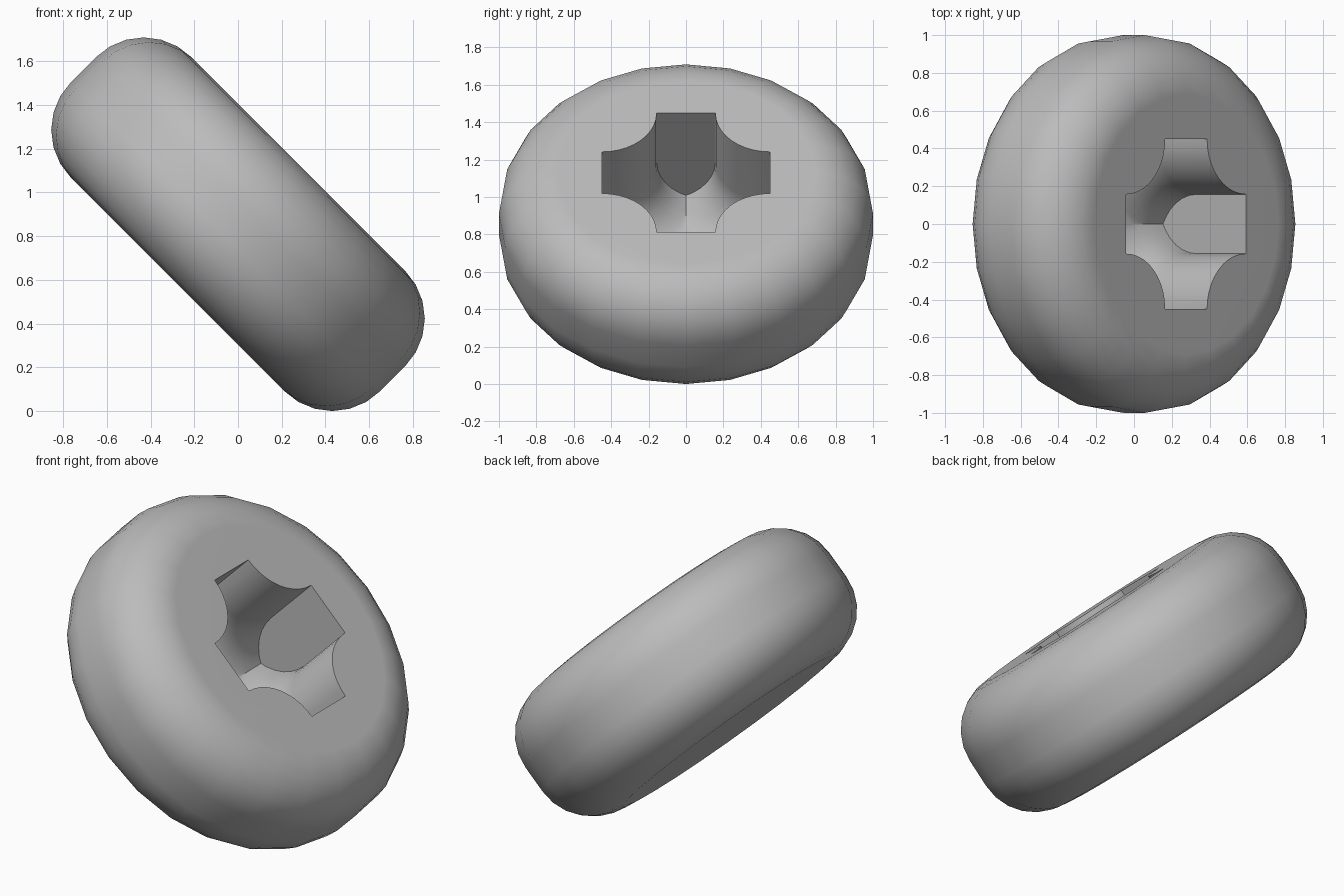
import bpy, bmesh, math
from mathutils import Matrix, Vector

if "Cube" in bpy.data.objects:
    bpy.data.objects.remove(bpy.data.objects["Cube"])

HALF = 0.39          # half thickness of the head
ROUND = 0.31         # rim rounding radius
ARM = 0.45           # reach of each recess arm
CORNER = 0.293       # radius of the curved recess corners
FILLET = 0.28        # fillet at the recess floor
DEPTH = 0.65         # recess depth
FLOOR = HALF - DEPTH


def add_object(name, bm):
    bmesh.ops.recalc_face_normals(bm, faces=bm.faces)
    mesh = bpy.data.meshes.new(name)
    bm.to_mesh(mesh)
    bm.free()
    obj = bpy.data.objects.new(name, mesh)
    bpy.context.collection.objects.link(obj)
    return obj


def lathe(name, profile, steps, centre=(0, 0)):
    """Revolve (radius, height) points about z and cap both ends."""
    bm = bmesh.new()
    rings = []
    for r, h in profile:
        rings.append([bm.verts.new((centre[0] + r * math.cos(k * math.tau / steps),
                                    centre[1] + r * math.sin(k * math.tau / steps), h))
                      for k in range(steps)])
    for a, b in zip(rings, rings[1:]):
        for k in range(steps):
            n = (k + 1) % steps
            bm.faces.new((a[k], a[n], b[n], b[k]))
    bm.faces.new(rings[0])
    bm.faces.new(rings[-1])
    return add_object(name, bm)


def subtract(target, cutter):
    """Cut one solid out of another and discard the cutter."""
    mod = target.modifiers.new("cut", "BOOLEAN")
    mod.operation = "DIFFERENCE"
    mod.solver = "EXACT"
    mod.object = cutter
    bpy.ops.object.select_all(action="DESELECT")
    bpy.context.view_layer.objects.active = target
    target.select_set(True)
    bpy.ops.object.modifier_apply(modifier=mod.name)
    bpy.data.objects.remove(cutter)


# Round head with a softened rim
arc = [(1 - ROUND + ROUND * math.sin(math.radians(a)),
        HALF - ROUND + ROUND * math.cos(math.radians(a))) for a in range(0, 91, 15)]
head = lathe("screw_head", arc + [(r, -h) for r, h in reversed(arc)], 24)

# Square recess block
bm = bmesh.new()
bmesh.ops.create_cube(bm, size=1)
top = HALF + 0.1
bmesh.ops.transform(bm, verts=bm.verts, matrix=Matrix.Translation((0, 0, (top + FLOOR) / 2))
                    @ Matrix.Diagonal((2 * ARM, 2 * ARM, top - FLOOR, 1)))
recess = add_object("recess_cutter", bm)
recess.hide_render = True

# Flared corner posts turn the block into a cross
flare = [(CORNER + FILLET * (1 - math.cos(t)), FLOOR - 0.002 + FILLET * (1 - math.sin(t)))
         for t in [k * math.pi / 16 for k in range(9)]]
post = [(CORNER, top + 0.1)] + flare + [(flare[-1][0], FLOOR - 0.1)]
for sx in (-1, 1):
    for sy in (-1, 1):
        subtract(recess, lathe("corner_post", post, 40, (sx * ARM, sy * ARM)))
subtract(head, recess)

# Tilt the head and rest it on the ground
head.data.transform(Matrix.Rotation(math.pi / 4, 4, "Y"))
lowest = min(v.co.z for v in head.data.vertices)
head.data.transform(Matrix.Translation(Vector((0, 0, -lowest))))

# Plain grey finish
grey = bpy.data.materials.new("plain_grey")
grey.use_nodes = True
colour = (0.5, 0.5, 0.5, 1)
grey.diffuse_color = colour
grey.node_tree.nodes["Principled BSDF"].inputs["Base Color"].default_value = colour
head.data.materials.clear()
head.data.materials.append(grey)
for face in head.data.polygons:
    face.material_index = 0

# Smooth rim and corners, crisp recess edges
bpy.ops.object.select_all(action="DESELECT")
bpy.context.view_layer.objects.active = head
head.select_set(True)
bpy.ops.object.shade_smooth_by_angle(angle=math.radians(30))
normals = head.modifiers.new("weighted_normals", "WEIGHTED_NORMAL")
normals.keep_sharp = True
